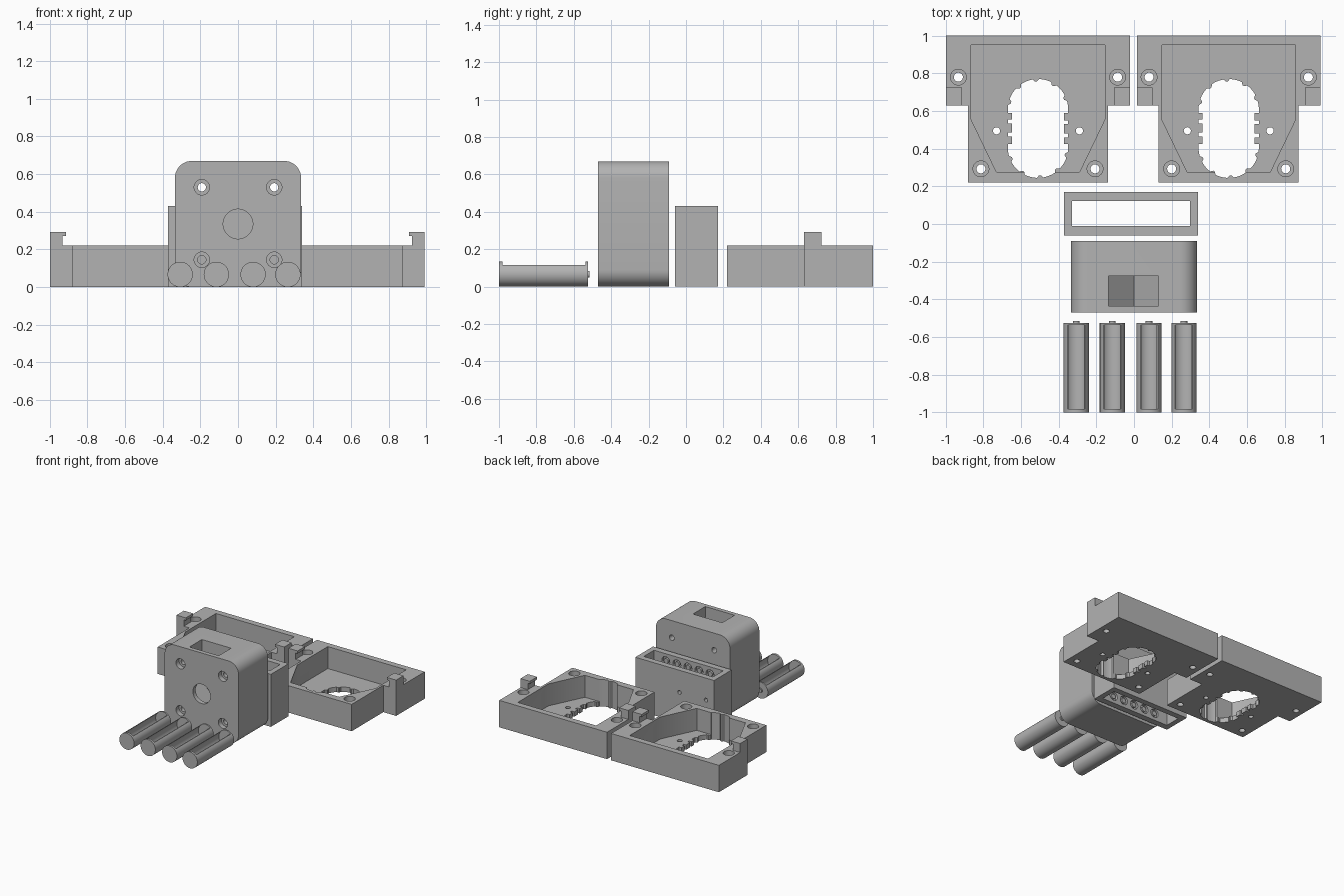
import bpy, bmesh, math
from mathutils import Matrix

if "Cube" in bpy.data.objects:
    bpy.data.objects.remove(bpy.data.objects["Cube"])

grey = bpy.data.materials.new("plain grey")
grey.diffuse_color = (0.45, 0.45, 0.45, 1)
grey.use_nodes = True
grey.node_tree.nodes["Principled BSDF"].inputs["Base Color"].default_value = grey.diffuse_color

# Axis frames: a profile (u, v) is extruded along w
FRAMES = {
    "z": lambda u, v, w: (u, v, w),
    "y": lambda u, v, w: (u, w, v),
}


def prism(name, pts, a, b, axis="z"):
    f = FRAMES[axis]
    bm = bmesh.new()
    lo = [bm.verts.new(f(u, v, a)) for u, v in pts]
    hi = [bm.verts.new(f(u, v, b)) for u, v in pts]
    n = len(pts)
    bm.faces.new(lo)
    bm.faces.new(hi)
    for i in range(n):
        j = (i + 1) % n
        bm.faces.new((lo[i], lo[j], hi[j], hi[i]))
    bmesh.ops.recalc_face_normals(bm, faces=bm.faces)
    me = bpy.data.meshes.new(name)
    bm.to_mesh(me)
    bm.free()
    me.materials.append(grey)
    ob = bpy.data.objects.new(name, me)
    bpy.context.collection.objects.link(ob)
    return ob


def circle(u, v, r, n=32):
    return [(u + r * math.cos(2 * math.pi * i / n), v + r * math.sin(2 * math.pi * i / n))
            for i in range(n)]


def rect(u0, u1, v0, v1):
    return [(u0, v0), (u1, v0), (u1, v1), (u0, v1)]


def rounded(u0, u1, v0, v1, r, n=10):
    pts = []
    corners = [(u1 - r, v1 - r), (u0 + r, v1 - r), (u0 + r, v0 + r), (u1 - r, v0 + r)]
    for k, (cu, cv) in enumerate(corners):
        for i in range(n + 1):
            t = math.pi / 2 * (k + i / n)
            pts.append((cu + r * math.cos(t), cv + r * math.sin(t)))
    return pts


def cut(ob, cutters):
    bpy.context.view_layer.objects.active = ob
    for c in cutters:
        c.hide_render = True
        m = ob.modifiers.new("cut", "BOOLEAN")
        m.operation, m.solver, m.object = "DIFFERENCE", "EXACT", c
        bpy.ops.object.modifier_apply(modifier=m.name)
        bpy.data.objects.remove(c, do_unlink=True)


def smooth(ob):
    bpy.ops.object.select_all(action="DESELECT")
    ob.select_set(True)
    bpy.context.view_layer.objects.active = ob
    bpy.ops.object.shade_smooth_by_angle(angle=math.radians(30))


def toothed_oval(cx):
    """Long opening with small teeth round both ends and down the sides."""
    pts = []
    for cy, start in ((0.61, 0), (0.405, 180)):
        for d in range(0, 181, 4):
            r = 0.147 if (d + 16) % 36 < 8 else 0.16
            t = math.radians(start + d)
            pts.append((cx + r * math.cos(t), cy + r * math.sin(t)))
        # notched straight side, running on from the arc just made
        s = -1 if start == 0 else 1
        steps = [0.02, 0.055, 0.075, 0.125, 0.145, 0.185]
        for i, d in enumerate(steps):
            y = cy + s * d
            a, b = (0.16, 0.138) if i % 2 == 0 else (0.138, 0.16)
            if i == len(steps) - 1:
                b = 0.16
            pts += [(cx + s * a, y), (cx + s * b, y)]
    return pts


# Two wide trays with pocket, toothed opening, screw holes and clips
for side, cx in (("left", -0.51), ("right", 0.503)):
    outline = [(0.372, 0.22), (0.372, 0.63), (0.488, 0.63), (0.488, 1.0)]
    outline = [(cx + x, y) for x, y in outline] + [(cx - x, y) for x, y in outline[::-1]]
    tray = prism(side + "_tray", outline, 0, 0.22)
    half = [(0.22, 0.275), (0.355, 0.555), (0.355, 0.95)]
    pocket = [(cx + x, y) for x, y in half] + [(cx - x, y) for x, y in half[::-1]]
    tools = [prism("pocket", pocket, 0.04, 0.4),
             prism("opening", toothed_oval(cx), -0.1, 0.4)]
    for s in (-1, 1):
        tools.append(prism("pin_hole", circle(cx + s * 0.22, 0.495, 0.019, 20), -0.1, 0.3))
        for x, y in ((0.423, 0.78), (0.303, 0.293)):
            tools.append(prism("screw_head", circle(cx + s * x, y, 0.042), 0.12, 0.3))
            tools.append(prism("screw_hole", circle(cx + s * x, y, 0.024, 24), -0.1, 0.3))
    cut(tray, tools)
    smooth(tray)
    # hooked clips on the two shoulders
    for s, tag in ((-1, "a"), (1, "b")):
        hook = [(0.488, 0.21), (0.488, 0.293), (0.404, 0.293), (0.404, 0.272),
                (0.422, 0.272), (0.422, 0.21)]
        prism(side + "_clip_" + tag, [(cx + s * x, z) for x, z in hook], 0.63, 0.725, "y")

# Open sleeve box with contact rings on its inner wall
sleeve = prism("sleeve_box", rect(-0.373, 0.34, -0.06, 0.17), 0, 0.43)
tools = [prism("sleeve_core", rect(-0.33, 0.297, -0.01, 0.122), -0.1, 0.6)]
for x in (-0.30, -0.06):
    tools.append(prism("sleeve_hole", circle(x, 0.25, 0.016, 16), 0.1, 0.3, "y"))
for z in (0.06, 0.37):
    for i in range(5):
        tools.append(prism("ring_cut", circle(-0.01 + (i - 2) * 0.1, z, 0.036, 20),
                           -0.03, 0.02, "y"))
cut(sleeve, tools)
smooth(sleeve)
for z in (0.06, 0.37):
    for i in range(5):
        smooth(prism("contact_pin", circle(-0.01 + (i - 2) * 0.1, z, 0.02, 16),
                     -0.035, -0.012, "y"))

# Tall rounded housing: top slot with a V floor, round window, four screws
housing = prism("housing", rounded(-0.335, 0.335, 0, 0.67, 0.09), -0.47, -0.09, "y")
slot = [(-0.135, 0.8), (-0.135, 0.33), (0, 0.2), (0.13, 0.33), (0.13, 0.8)]
tools = [prism("slot", slot, -0.435, -0.275, "y"),
         prism("window", circle(0, 0.335, 0.079, 40), -0.6, -0.35, "y")]
for x in (-0.192, 0.192):
    for z in (0.145, 0.53):
        tools.append(prism("screw_head", circle(x, z, 0.041), -0.6, -0.43, "y"))
        tools.append(prism("screw_hole", circle(x, z, 0.022, 24), -0.6, 0.0, "y"))
cut(housing, tools)
smooth(housing)

# Four round cell holders, open along the top, with a terminal at the back
for i, x in enumerate((-0.307, -0.115, 0.08, 0.265)):
    holder = prism("cell_holder_%d" % (i + 1), circle(x, 0.067, 0.067, 48), -1.0, -0.525, "y")
    cut(holder, [prism("trough", circle(x, 0.067, 0.063, 48), -0.982, -0.537, "y"),
                 prism("top_cut", rect(x - 0.1, x + 0.1, 0.115, 0.2), -0.982, -0.537, "y")])
    smooth(holder)
    smooth(prism("terminal_%d" % (i + 1), circle(x, 0.067, 0.018, 20), -0.53, -0.515, "y"))
